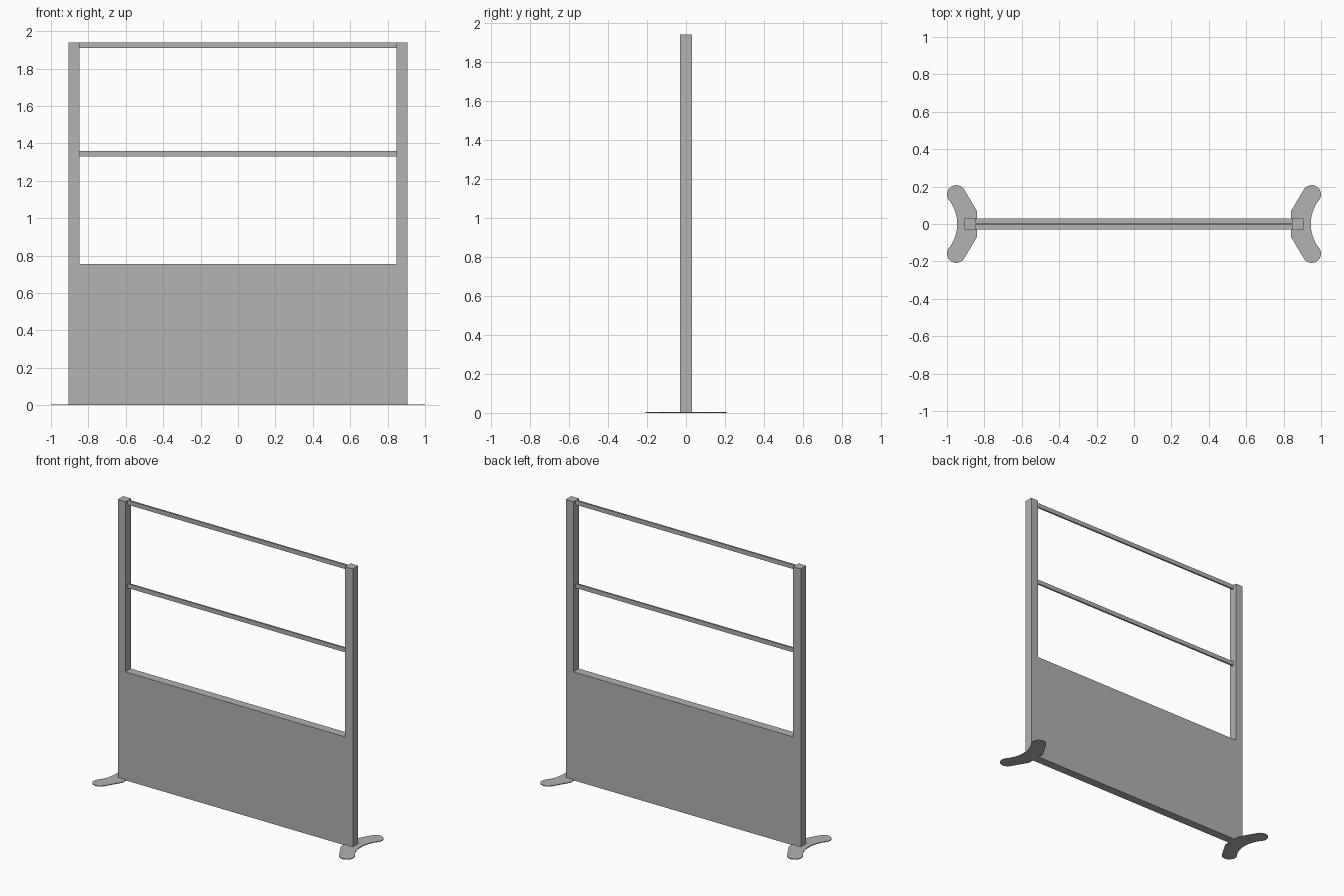
import bpy, bmesh
from math import radians, sin, cos, atan2

cube = bpy.data.objects.get("Cube")
if cube:
    bpy.data.objects.remove(cube, do_unlink=True)

grey = bpy.data.materials.new("plain_grey")
grey.use_nodes = True
colour = (0.445, 0.445, 0.445, 1)
grey.diffuse_color = colour
grey.node_tree.nodes["Principled BSDF"].inputs["Base Color"].default_value = colour


def prism(name, outline, z0, z1):
    """Extrude a counter-clockwise xy outline from z0 to z1."""
    bm = bmesh.new()
    base = bm.faces.new([bm.verts.new((x, y, z0)) for x, y in outline])
    top = bmesh.ops.extrude_face_region(bm, geom=[base])["geom"]
    bmesh.ops.translate(bm, vec=(0, 0, z1 - z0),
                        verts=[v for v in top if isinstance(v, bmesh.types.BMVert)])
    bmesh.ops.recalc_face_normals(bm, faces=bm.faces)
    mesh = bpy.data.meshes.new(name)
    bm.to_mesh(mesh)
    bm.free()
    mesh.materials.append(grey)
    obj = bpy.data.objects.new(name, mesh)
    bpy.context.collection.objects.link(obj)
    return obj


def box(name, x0, x1, half_depth, z0, z1):
    d = half_depth
    return prism(name, [(x0, -d), (x1, -d), (x1, d), (x0, d)], z0, z1)


def arc(cx, cy, r, a0, a1, n=14):
    return [(cx + r * cos(a0 + (a1 - a0) * i / n),
             cy + r * sin(a0 + (a1 - a0) * i / n)) for i in range(n + 1)]


OUTER, INNER, DEPTH, HEIGHT = 0.905, 0.847, 0.03, 1.94
FOOT = 0.005

# Curved foot plate: two rounded toes joined by a concave outer edge
toe_x, toe_y, toe_r, hollow_x, hollow_r = 0.95, 0.158, 0.05, 1.155, 0.21
tangent = atan2(toe_y, hollow_x - toe_x)
toe = arc(toe_x, toe_y, toe_r, -tangent, radians(149.5))
half = toe + [(0.84, 0.07)]
hollow = arc(hollow_x, 0, hollow_r, radians(180) + tangent, radians(180) - tangent)
foot = half + [(x, -y) for x, y in reversed(half)] + hollow[1:-1]

# Posts and feet on both sides
for side, s in (("left", 1), ("right", -1)):
    box(side + "_post", *sorted((s * INNER, s * OUTER)), DEPTH, 0, HEIGHT)
    prism(side + "_foot", [(s * x, y) for x, y in foot], 0, FOOT)

# Solid lower panel, flush with the posts
box("lower_panel", -INNER, INNER, DEPTH, 0, 0.755)

# Thin cross rails
for name, top in (("middle_rail", 1.36), ("top_rail", HEIGHT)):
    box(name, -INNER, INNER, 0.006, top - 0.03, top)
